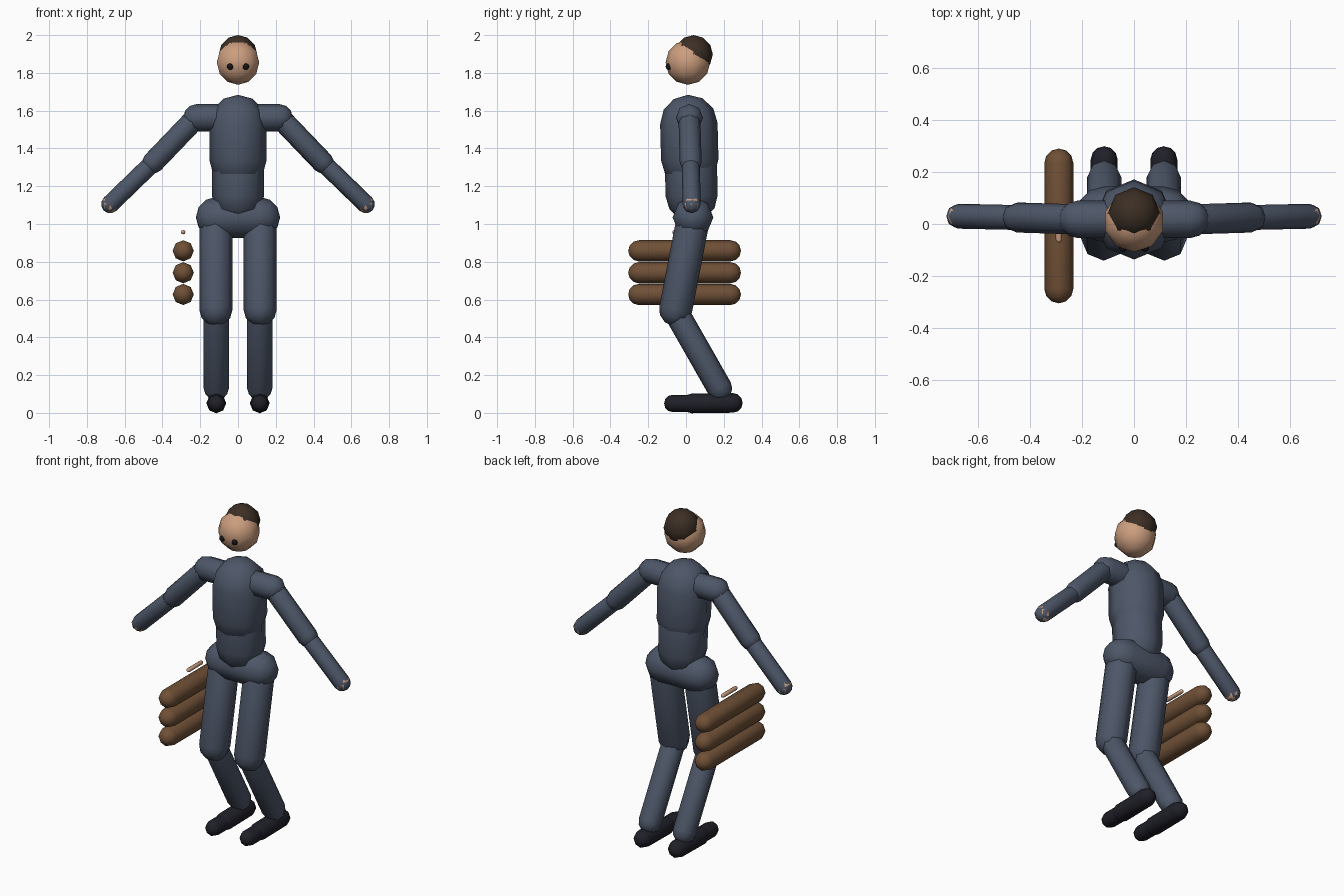
import bpy, bmesh, math
from mathutils import Vector, Matrix

if "Cube" in bpy.data.objects:
    bpy.data.objects.remove(bpy.data.objects["Cube"])


def material(name, rgb):
    m = bpy.data.materials.new(name)
    m.use_nodes = True
    m.diffuse_color = (*rgb, 1)
    m.node_tree.nodes["Principled BSDF"].inputs["Base Color"].default_value = (*rgb, 1)
    return m


CLOTH = material("slate cloth", (0.075, 0.095, 0.14))
SKIN = material("skin", (0.60, 0.34, 0.21))
HAIR = material("dark brown hair", (0.045, 0.028, 0.018))
SHOE = material("black leather", (0.014, 0.014, 0.022))
WOOD = material("brown wood", (0.16, 0.08, 0.037))
EYE = material("eye black", (0.008, 0.008, 0.01))


def finish(bm, name, mat, matrix):
    bmesh.ops.recalc_face_normals(bm, faces=bm.faces)
    for f in bm.faces:
        f.smooth = True
    mesh = bpy.data.meshes.new(name)
    bm.to_mesh(mesh)
    bm.free()
    mesh.materials.append(mat)
    ob = bpy.data.objects.new(name, mesh)
    ob.matrix_world = matrix
    bpy.context.collection.objects.link(ob)


def ball(name, centre, radius, mat, segs=8, rings=6):
    bm = bmesh.new()
    bmesh.ops.create_uvsphere(bm, u_segments=segs, v_segments=rings, radius=radius)
    finish(bm, name, mat, Matrix.Translation(centre))


def capsule(name, a, b, radius, mat, segs=8, caps=3):
    """Round-ended tube whose end balls are centred on a and b."""
    a, b = Vector(a), Vector(b)
    axis = b - a
    # half outline from pole to pole, spun around the local z axis
    outline = []
    for start, z in ((-math.pi / 2, 0), (0, axis.length)):
        for i in range(caps + 1):
            t = start + i * math.pi / 2 / caps
            outline.append((radius * math.cos(t), z + radius * math.sin(t)))
    bm = bmesh.new()
    rows = []
    for r, z in outline[1:-1]:
        rows.append([bm.verts.new((r * math.cos(k * math.tau / segs),
                                   r * math.sin(k * math.tau / segs), z))
                     for k in range(segs)])
    low = bm.verts.new((0, 0, outline[0][1]))
    high = bm.verts.new((0, 0, outline[-1][1]))
    for k in range(segs):
        n = (k + 1) % segs
        bm.faces.new((low, rows[0][n], rows[0][k]))
        bm.faces.new((high, rows[-1][k], rows[-1][n]))
        for p, q in zip(rows, rows[1:]):
            bm.faces.new((p[k], p[n], q[n], q[k]))
    turn = axis.to_track_quat('Z', 'Y').to_matrix().to_4x4()
    finish(bm, name, mat, Matrix.Translation(a) @ turn)


# Head and hair
ball("head", (0, 0.01, 1.855), 0.118, SKIN, 10)
ball("hair", (0, 0.04, 1.898), 0.102, HAIR)

# Trunk
capsule("chest", (0, 0.02, 1.34), (0, 0.015, 1.532), 0.152, CLOTH)
capsule("waist", (0, 0.03, 1.15), (0, 0.025, 1.35), 0.138, CLOTH)
capsule("pelvis", (-0.115, 0.037, 1.035), (0.115, 0.037, 1.035), 0.108, CLOTH)

# Paired parts
for side, s in (("left", 1), ("right", -1)):
    ball(f"{side}_eye", (s * 0.042, -0.091, 1.833), 0.017, EYE)

    elbow = (s * 0.45, 0.025, 1.325)
    wrist = (s * 0.677, 0.03, 1.105)
    capsule(f"{side}_shoulder", (s * 0.05, 0.018, 1.563), (s * 0.218, 0.018, 1.563), 0.072, CLOTH)
    capsule(f"{side}_upper_arm", (s * 0.225, 0.018, 1.56), elbow, 0.058, CLOTH)
    capsule(f"{side}_forearm", elbow, wrist, 0.048, CLOTH)
    ball(f"{side}_hand", wrist, 0.047, SKIN)

    knee = (s * 0.117, -0.055, 0.547)
    capsule(f"{side}_thigh", (s * 0.117, 0.037, 1.02), knee, 0.088, CLOTH)
    capsule(f"{side}_shin", (s * 0.115, -0.05, 0.53), (s * 0.115, 0.178, 0.13), 0.067, CLOTH)
    capsule(f"{side}_foot", (s * 0.115, 0.248, 0.053), (s * 0.115, 0.03, 0.05), 0.052, SHOE)
    capsule(f"{side}_toe", (s * 0.115, 0.06, 0.05), (s * 0.115, -0.07, 0.05), 0.046, SHOE)

# Stacked logs with a small peg above
for i, z in enumerate((0.627, 0.742, 0.858)):
    capsule(f"log_{i + 1}", (-0.29, -0.25, z), (-0.29, 0.235, z), 0.056, WOOD)
capsule("peg", (-0.29, -0.06, 0.957), (-0.29, 0.06, 0.957), 0.012, SKIN)
